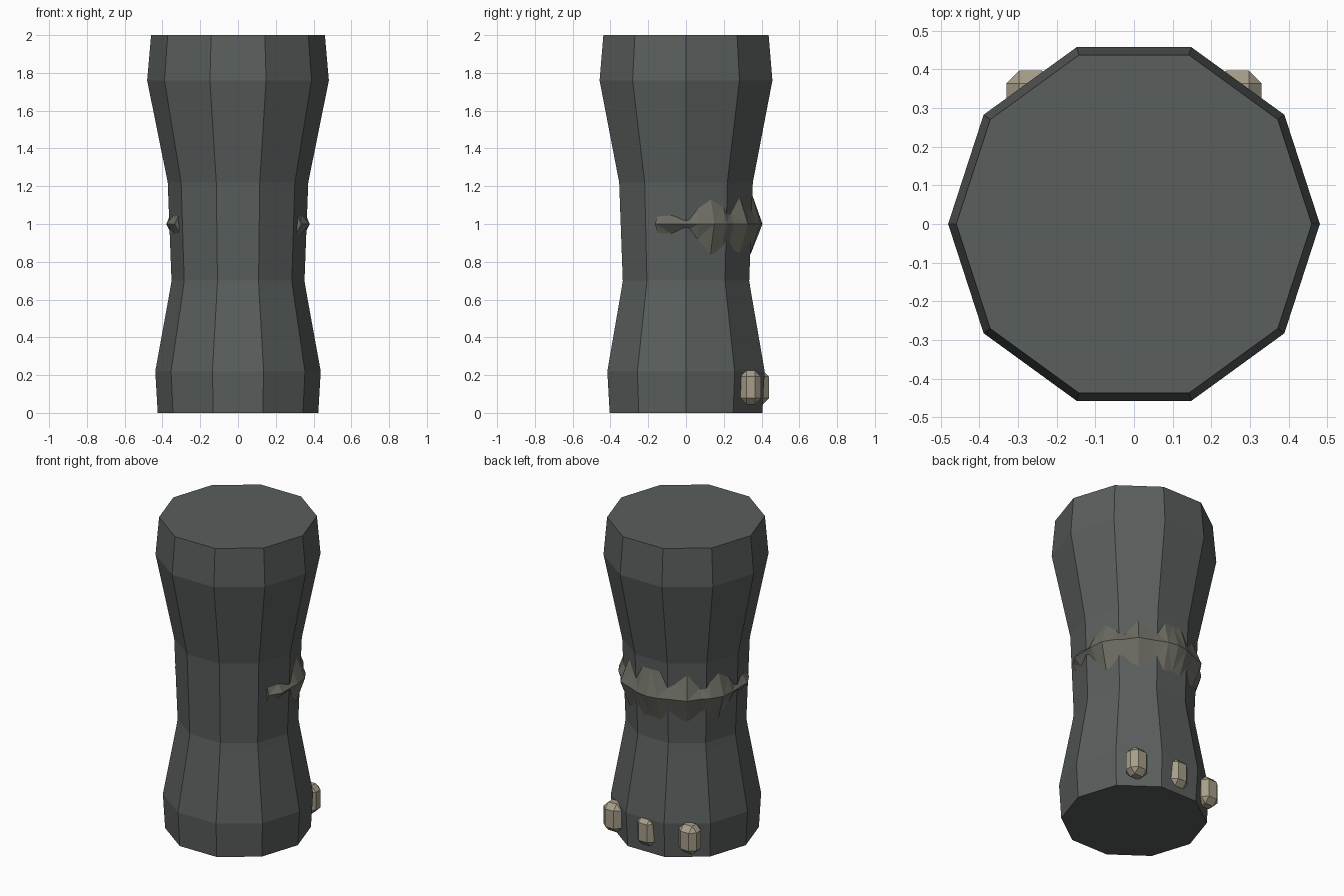
import bpy, bmesh
from math import sin, cos, pi, radians

if "Cube" in bpy.data.objects:
    bpy.data.objects.remove(bpy.data.objects["Cube"])


def material(name, rgb):
    m = bpy.data.materials.new(name)
    m.diffuse_color = (*rgb, 1)
    m.use_nodes = True
    m.node_tree.nodes["Principled BSDF"].inputs["Base Color"].default_value = m.diffuse_color
    return m


def make_object(name, bm, mat):
    bmesh.ops.recalc_face_normals(bm, faces=bm.faces[:])
    me = bpy.data.meshes.new(name)
    bm.to_mesh(me)
    bm.free()
    me.materials.append(mat)
    ob = bpy.data.objects.new(name, me)
    bpy.context.collection.objects.link(ob)
    return ob


def loft(name, rings, mat):
    """Bridge equal-length closed rings of points and cap both ends."""
    bm = bmesh.new()
    loops = [[bm.verts.new(p) for p in ring] for ring in rings]
    n = len(loops[0])
    for a, b in zip(loops, loops[1:]):
        for i in range(n):
            j = (i + 1) % n
            bm.faces.new((a[i], a[j], b[j], b[i]))
    bm.faces.new(loops[0])
    bm.faces.new(loops[-1])
    return make_object(name, bm, mat)


skin = material("dark_skin", (0.10, 0.112, 0.107))
fold_skin = material("fold_skin", (0.15, 0.15, 0.125))
nail = material("nail", (0.38, 0.34, 0.25))

# Ten-sided leg column: (height, radius)
profile = [(0, 0.425), (0.22, 0.438), (0.65, 0.36), (0.70, 0.352),
           (1.22, 0.372), (1.76, 0.481), (2.0, 0.46)]
loft("leg", [[(r * cos(i * pi / 5), r * sin(i * pi / 5), z) for i in range(10)]
             for z, r in profile], skin)

# Wrinkled knee fold around the back: (angle from back, top, bottom, crest radius)
half = [(0, 1.15, 0.85, 0.405), (10, 1.17, 0.84, 0.40), (22, 1.09, 0.88, 0.39),
        (36, 1.14, 0.84, 0.405), (49, 1.06, 0.89, 0.385), (57, 1.11, 0.86, 0.395),
        (68, 1.13, 0.84, 0.40), (80, 1.08, 0.92, 0.385), (90, 1.03, 0.965, 0.378),
        (103, 1.045, 0.95, 0.388), (116, 1.04, 0.95, 0.372)]
stations = [(-a, t, b, r) for a, t, b, r in half[:0:-1]] + half
rings = []
for a, top, bottom, crest in stations:
    s, c = sin(radians(a)), cos(radians(a))
    section = [(0.352, top), (crest, 1.0), (0.346, bottom), (0.32, 1.0)]
    rings.append([(r * s, r * c, z) for r, z in section])
fold = loft("knee_fold", rings, fold_skin)
fold.modifiers.new("facets", 'TRIANGULATE')

# Three chamfered toenails
for name, x, y in (("toenail_left", -0.268, 0.342), ("toenail_middle", 0, 0.385),
                   ("toenail_right", 0.268, 0.342)):
    bm = bmesh.new()
    bmesh.ops.create_cube(bm, size=1)
    bmesh.ops.scale(bm, vec=(0.125, 0.11, 0.18), verts=bm.verts)
    bmesh.ops.translate(bm, vec=(x, y, 0.135), verts=bm.verts)
    bmesh.ops.bevel(bm, geom=bm.edges[:], offset=0.033, segments=1,
                    profile=0.5, affect='EDGES')
    make_object(name, bm, nail)
